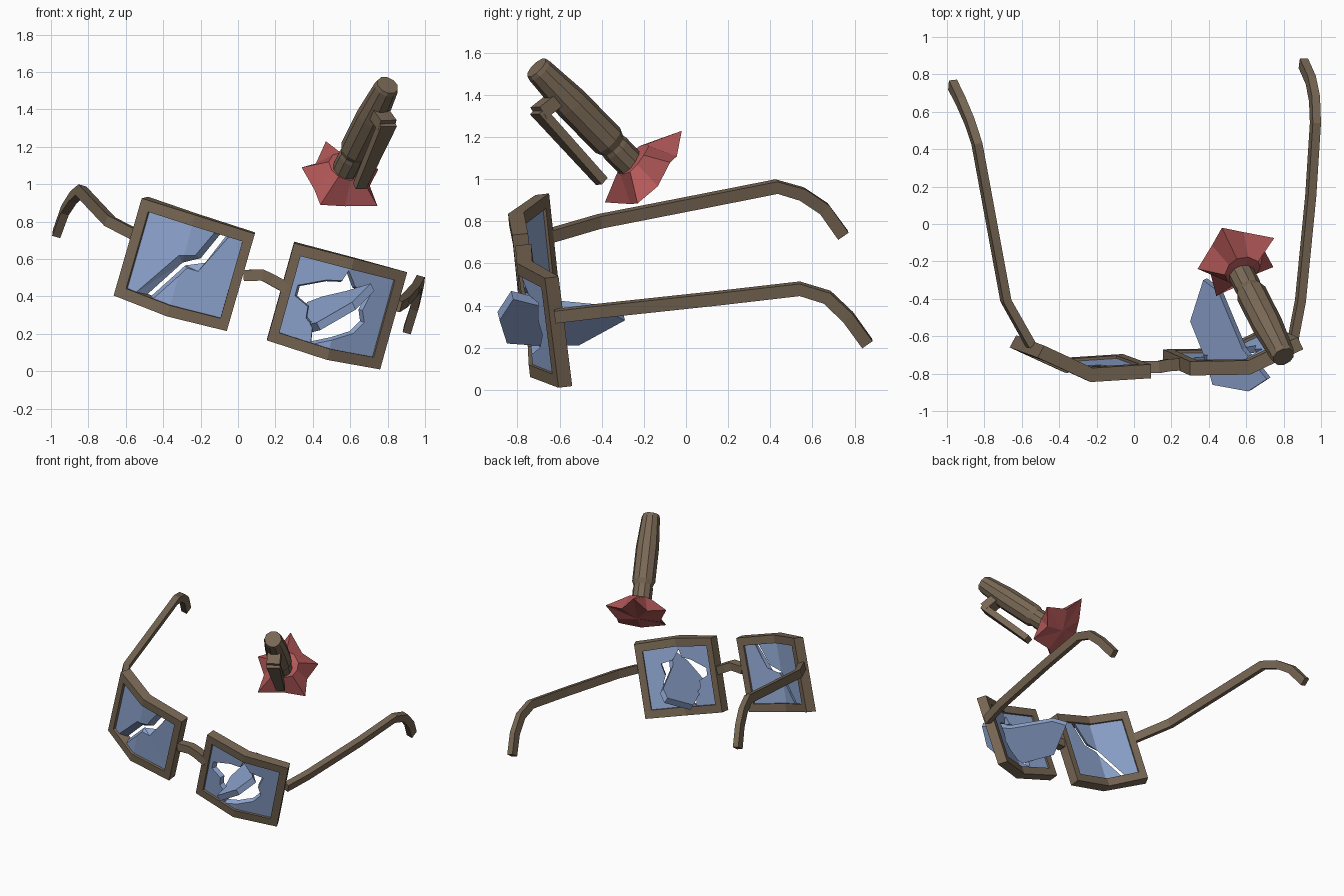
import bpy, bmesh, math
from mathutils import Vector as V

cube = bpy.data.objects.get("Cube")
if cube:
    bpy.data.objects.remove(cube, do_unlink=True)


def material(name, rgb):
    m = bpy.data.materials.new(name)
    m.use_nodes = True
    m.diffuse_color = (*rgb, 1)
    m.node_tree.nodes["Principled BSDF"].inputs["Base Color"].default_value = (*rgb, 1)
    return m


BROWN = material("brown plastic", (0.19, 0.138, 0.09))
BLUE = material("blue glass", (0.28, 0.39, 0.65))
RED = material("red ink", (0.46, 0.1, 0.1))


def finish(name, bm, mat):
    bmesh.ops.recalc_face_normals(bm, faces=bm.faces[:])
    me = bpy.data.meshes.new(name)
    bm.to_mesh(me)
    bm.free()
    me.materials.append(mat)
    ob = bpy.data.objects.new(name, me)
    bpy.context.collection.objects.link(ob)
    return ob


def bridge(bm, a, b):
    n = len(a)
    for i in range(n):
        j = (i + 1) % n
        bm.faces.new((a[i], a[j], b[j], b[i]))


def loft(name, rings, mat):
    """Closed solid through a series of equal rings."""
    bm = bmesh.new()
    loops = [[bm.verts.new(p) for p in r] for r in rings]
    for a, b in zip(loops, loops[1:]):
        bridge(bm, a, b)
    bm.faces.new(loops[0])
    bm.faces.new(loops[-1])
    return finish(name, bm, mat)


def sweep(name, path, width, height, up, mat=BROWN, taper=1.0):
    """Rectangular bar along a path."""
    path, rings = [V(p) for p in path], []
    last = len(path) - 1
    for i, p in enumerate(path):
        t = (path[min(i + 1, last)] - path[max(i - 1, 0)]).normalized()
        side = t.cross(V(up)).normalized()
        top = side.cross(t)
        k = 1 + (taper - 1) * i / last
        rings.append([p + side * sx * width * k / 2 + top * sz * height / 2
                      for sx, sz in ((-1, -1), (1, -1), (1, 1), (-1, 1))])
    return loft(name, rings, mat)


class Rim:
    """Folded panel: u runs across, v runs down, d runs to the back."""

    def __init__(self, origin, across, down, fold, ys, backs, lean):
        self.o, self.a, self.b = V(origin), V(across), V(down)
        self.fold, self.ys, self.backs, self.lean = fold, ys, backs, lean

    def uv(self, p):
        q = V(p) - self.o
        det = self.a.x * self.b.y - self.a.y * self.b.x
        return ((q.x * self.b.y - q.y * self.b.x) / det,
                (self.a.x * q.y - self.a.y * q.x) / det)

    def point(self, u, v, d):
        f = self.fold
        i, t = (0, u / f) if u < f else (1, (u - f) / (1 - f))
        y = self.ys[i] + (self.ys[i + 1] - self.ys[i]) * t
        back = V(self.backs[i]).lerp(V(self.backs[i + 1]), t)
        dip = 0.022 * v * (t if i == 0 else 1 - t)
        flat = self.o + self.a * u + self.b * v
        return V((flat.x, y + self.lean * v, flat.y - dip)) + back * d

    def frame(self, name, iu=0.083, iv=0.108):
        def ring(a, b, d):
            return [self.point(u, v, d) for u, v in (
                (a, b), (self.fold, b), (1 - a, b),
                (1 - a, 1 - b), (self.fold, 1 - b), (a, 1 - b))]
        bm = bmesh.new()
        loops = [[bm.verts.new(p) for p in r] for r in
                 (ring(0, 0, 0), ring(0, 0, 1), ring(iu, iv, 1), ring(iu, iv, 0))]
        for i in range(4):
            bridge(bm, loops[i], loops[(i + 1) % 4])
        finish(name, bm, BROWN)

    def glass(self, name, edge, crack_front, crack_back):
        bm = bmesh.new()
        loops = [[bm.verts.new((*self.uv(p), d)) for p in edge + crack]
                 for crack, d in ((crack_front, 0.25), (crack_back, 0.8))]
        bridge(bm, *loops)
        for l in loops:
            bm.faces.new(l)
        bmesh.ops.bisect_plane(bm, geom=bm.verts[:] + bm.edges[:] + bm.faces[:],
                               dist=1e-5, plane_co=(self.fold, 0, 0), plane_no=(1, 0, 0))
        for v in bm.verts:
            v.co = self.point(*v.co)
        bmesh.ops.triangulate(bm, faces=bm.faces[:])
        finish(name, bm, BLUE)


right = Rim((-0.515, 0.925), (0.605, -0.19), (-0.15, -0.52), 0.47,
            (-0.715, -0.845, -0.825),
            ((0.035, 0.065, 0.008), (0.01, 0.075, 0.008), (0, 0.075, 0.008)), 0.055)
left = Rim((0.30, 0.685), (0.605, -0.155), (-0.145, -0.52), 0.53,
           (-0.81, -0.805, -0.67),
           ((0, 0.075, 0.008), (-0.01, 0.075, 0.008), (-0.03, 0.065, 0.008)), 0.065)
right.frame("right_rim")
left.frame("left_rim")

# Right lens, split by a crack
right.glass("right_lens_upper", [(-0.61, 0.42), (-0.49, 0.87)],
            [(-0.11, 0.76), (-0.23, 0.625), (-0.32, 0.625), (-0.56, 0.42)],
            [(-0.08, 0.75), (-0.205, 0.605), (-0.305, 0.585), (-0.52, 0.4)])
right.glass("right_lens_lower", [(-0.08, 0.27), (0.04, 0.71)],
            [(-0.03, 0.74), (-0.215, 0.54), (-0.275, 0.56), (-0.48, 0.38)],
            [(-0.05, 0.74), (-0.18, 0.58), (-0.29, 0.57), (-0.5, 0.39)])

# Left lens, with a jagged hole
top_hole = [(0.715, 0.415), (0.63, 0.455), (0.595, 0.54), (0.56, 0.487),
            (0.475, 0.49), (0.32, 0.46), (0.305, 0.405)]
low_hole = [(0.305, 0.405), (0.375, 0.35), (0.365, 0.29), (0.4, 0.25), (0.39, 0.155),
            (0.62, 0.21), (0.68, 0.265), (0.67, 0.33), (0.715, 0.415)]


def pulled(pts):
    return [tuple(V(p).lerp(V((0.5, 0.34)), 0.07)) for p in pts]


left.glass("left_lens_upper", [(0.264, 0.41), (0.32, 0.63), (0.85, 0.49)],
           top_hole, pulled(top_hole))
left.glass("left_lens_lower", [(0.85, 0.49), (0.73, 0.06), (0.21, 0.2), (0.264, 0.41)],
           low_hole, pulled(low_hole))

# Loose shard stuck through the hole
shard = [V(p) for p in ((0.39, -0.29, 0.33), (0.32, -0.51, 0.21), (0.40, -0.71, 0.21),
                        (0.44, -0.85, 0.22), (0.63, -0.885, 0.33), (0.73, -0.82, 0.43),
                        (0.6, -0.66, 0.39), (0.47, -0.35, 0.36))]
lift = V((-0.02, -0.01, 0.04))
loft("glass_shard", [shard, [p + lift for p in shard]], BLUE)

# Bridge and temples
UP = (0.27, 0, 0.96)
sweep("bridge", [(0.03, -0.765, 0.512), (0.13, -0.765, 0.515),
                 (0.18, -0.755, 0.49), (0.26, -0.75, 0.445)], 0.065, 0.06, UP)
sweep("right_temple", [(-0.55, -0.65, 0.73), (-0.685, -0.41, 0.8), (-0.77, 0.05, 0.89),
                       (-0.84, 0.43, 0.965), (-0.88, 0.55, 0.93),
                       (-0.925, 0.655, 0.86), (-0.97, 0.745, 0.735)], 0.045, 0.06, UP)
sweep("left_temple", [(0.85, -0.62, 0.35), (0.89, -0.41, 0.375), (0.945, 0.15, 0.435),
                      (0.97, 0.54, 0.48), (0.965, 0.67, 0.44),
                      (0.945, 0.77, 0.345), (0.905, 0.86, 0.22)], 0.045, 0.06, UP)

# Pen body, turned along its axis
head, tail = V((0.80, -0.71, 1.53)), V((0.56, -0.24, 1.05))
axis = (tail - head).normalized()
e1 = axis.cross(V((0, 0, 1))).normalized()
e2 = axis.cross(e1)
SIDES = 10
profile = [(0, 0.06), (0.03, 0.066), (0.35, 0.083), (0.72, 0.083),
           (0.77, 0.068), (0.8, 0.072), (1, 0.07)]
loft("pen_body", [[head.lerp(tail, t) + r * (e1 * math.cos(k * math.tau / SIDES)
                                             + e2 * math.sin(k * math.tau / SIDES))
                   for k in range(SIDES)] for t, r in profile], BROWN)

# Pen clip
out = (0.38, -0.7, -0.6)
sweep("clip_bar", [(0.80, -0.705, 1.325), (0.65, -0.40, 0.99)], 0.095, 0.045, out, taper=0.65)
sweep("clip_mount", [(0.73, -0.58, 1.41), (0.798, -0.7, 1.315)], 0.095, 0.065, axis)

# Ink splash, a five-pointed flare around the pen tip
tips = [V(p) for p in ((0.34, -0.24, 1.09), (0.47, -0.02, 1.23), (0.75, -0.075, 1.08),
                       (0.745, -0.23, 0.885), (0.44, -0.385, 0.89))]
centre = sum(tips, V()) / 5
star, hub = [], []
for i, p in enumerate(tips):
    mid = (p + tips[(i + 1) % 5]) / 2 - centre
    star += [p, centre + mid.normalized() * 0.165 + axis * 0.04]
    for q in (p - centre, mid):
        hub.append(centre + q.normalized() * 0.1 - axis * 0.09)
bm = bmesh.new()
rim_loop, hub_loop = ([bm.verts.new(p) for p in r] for r in (star, hub))
bridge(bm, hub_loop, rim_loop)
for loop, depth in ((rim_loop, 0.05), (hub_loop, -0.1)):
    apex = bm.verts.new(centre + axis * depth)
    for i in range(10):
        bm.faces.new((loop[i], loop[(i + 1) % 10], apex))
finish("ink_splash", bm, RED)
